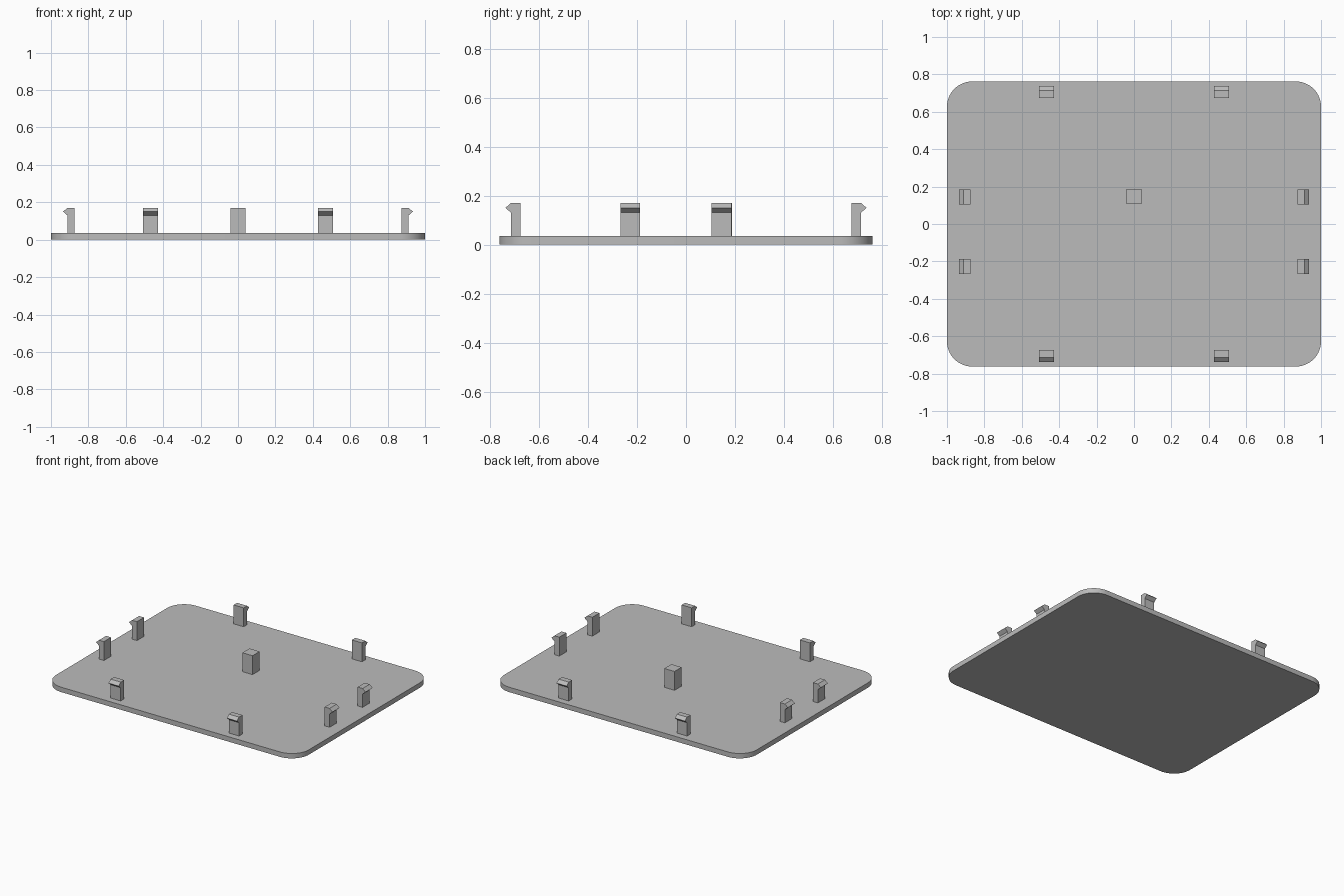
import bpy, bmesh
from math import radians, cos, sin, pi
from mathutils import Matrix, Vector

cube = bpy.data.objects.get("Cube")
if cube:
    bpy.data.objects.remove(cube)

grey = bpy.data.materials.new("plain grey")
grey.use_nodes = True
colour = (0.5, 0.5, 0.5, 1)
grey.diffuse_color = colour
grey.node_tree.nodes["Principled BSDF"].inputs["Base Color"].default_value = colour

HALF_X, HALF_Y, THICK, TOP = 1.0, 0.762, 0.035, 0.17


def prism(name, outline, depth):
    """Closed solid made by extruding an outline of 3D points along depth."""
    bm = bmesh.new()
    face = bm.faces.new([bm.verts.new(p) for p in outline])
    moved = bmesh.ops.extrude_face_region(bm, geom=[face])["geom"]
    bmesh.ops.translate(bm, vec=depth, verts=[v for v in moved if isinstance(v, bmesh.types.BMVert)])
    bmesh.ops.recalc_face_normals(bm, faces=bm.faces)
    mesh = bpy.data.meshes.new(name)
    bm.to_mesh(mesh)
    bm.free()
    mesh.materials.append(grey)
    obj = bpy.data.objects.new(name, mesh)
    bpy.context.collection.objects.link(obj)
    return obj


# Rounded base plate
RADIUS, STEPS = 0.135, 16
outline = []
for i, (sx, sy) in enumerate([(1, 1), (-1, 1), (-1, -1), (1, -1)]):
    for k in range(STEPS + 1):
        a = (i + k / STEPS) * pi / 2
        outline.append((sx * (HALF_X - RADIUS) + RADIUS * cos(a),
                        sy * (HALF_Y - RADIUS) + RADIUS * sin(a), 0))
plate = prism("base_plate", outline, Vector((0, 0, THICK)))
bpy.context.view_layer.objects.active = plate
plate.select_set(True)
bpy.ops.object.shade_smooth_by_angle(angle=radians(30))

# Snap clips: the barb points outward along the clip's local +x
CLIP_WIDTH = 0.08
CLIP_PROFILE = [(-0.062, THICK), (-0.023, THICK), (-0.023, 0.13),
                (0, 0.15), (-0.023, TOP), (-0.062, TOP)]


def clip(name, x, y, angle):
    points = [(px, -CLIP_WIDTH / 2, pz) for px, pz in CLIP_PROFILE]
    obj = prism(name, points, Vector((0, CLIP_WIDTH, 0)))
    obj.data.transform(Matrix.Translation((x, y, 0)) @ Matrix.Rotation(radians(angle), 4, "Z"))


for side, sign, turn in (("left", 1, 0), ("right", -1, 180)):
    clip(side + "_front_side_clip", sign * 0.935, -0.228, turn)
    clip(side + "_back_side_clip", sign * 0.935, 0.145, turn)
    clip("front_" + side + "_clip", sign * 0.468, -0.737, -90)
    clip("back_" + side + "_clip", sign * 0.468, 0.737, 90)

# Square post
post = [(sx * 0.04, 0.147 + sy * 0.04, THICK) for sx, sy in [(1, 1), (-1, 1), (-1, -1), (1, -1)]]
prism("square_post", post, Vector((0, 0, TOP - THICK)))
